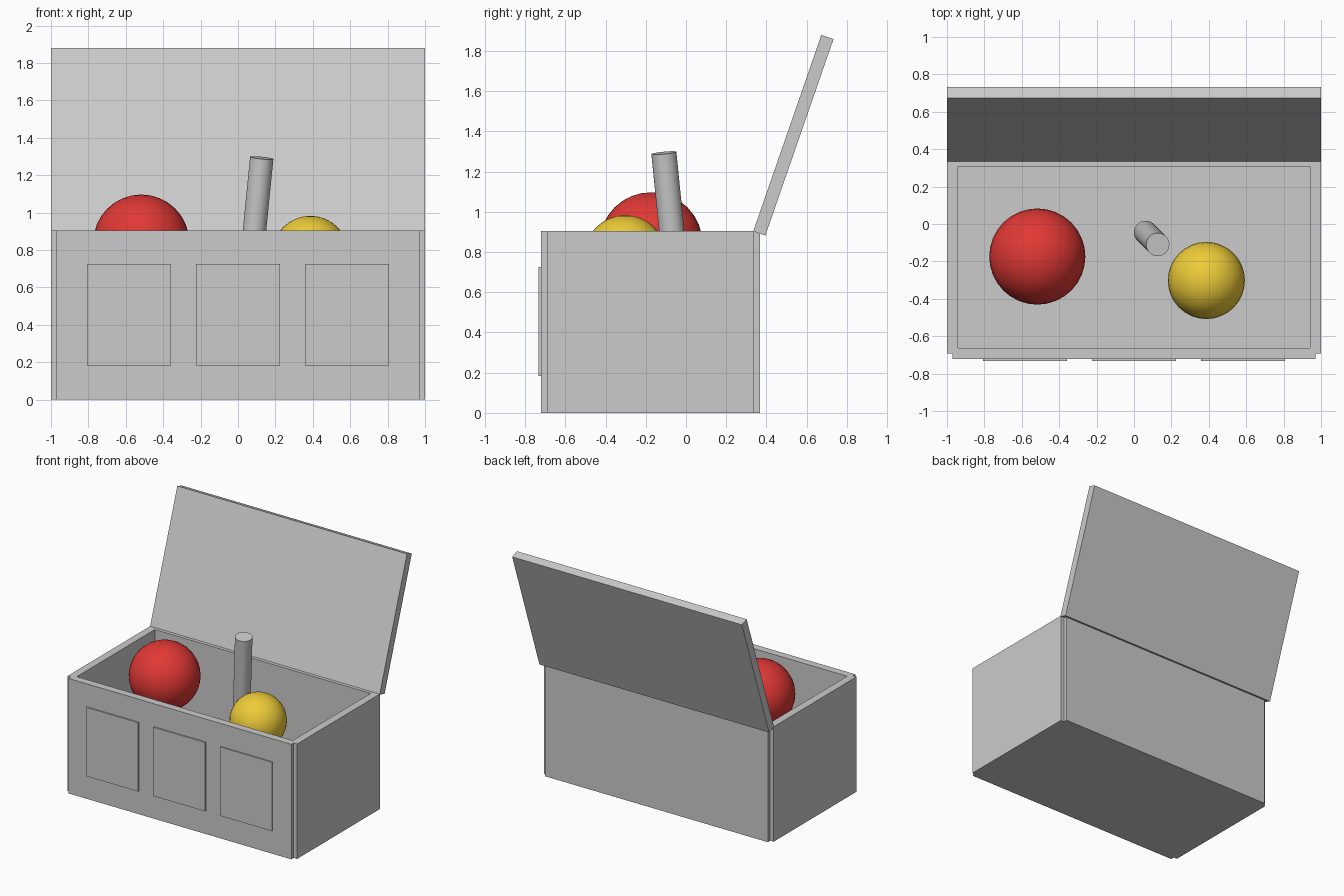
import bpy
from math import atan, radians
from mathutils import Vector

cube = bpy.data.objects.get("Cube")
if cube:
    bpy.data.objects.remove(cube, do_unlink=True)

WALL = 0.06
HEIGHT = 0.905
FRONT, BACK = -0.722, 0.368


def box(name, low, high):
    low, high = Vector(low), Vector(high)
    bpy.ops.mesh.primitive_cube_add(size=1, location=(low + high) / 2)
    obj = bpy.context.object
    obj.name = name
    obj.scale = high - low
    bpy.ops.object.transform_apply(location=False, rotation=False, scale=True)
    return obj


def paint(obj, name, colour):
    mat = bpy.data.materials.new(name)
    mat.use_nodes = True
    mat.diffuse_color = colour
    mat.node_tree.nodes["Principled BSDF"].inputs["Base Color"].default_value = colour
    obj.data.materials.append(mat)


def ball(name, radius, location, colour):
    bpy.ops.mesh.primitive_uv_sphere_add(segments=32, ring_count=16,
                                         radius=radius, location=location)
    obj = bpy.context.object
    obj.name = name
    bpy.ops.object.shade_smooth()
    paint(obj, name + "_paint", colour)


# Chest body: front and back walls are set proud of the side walls
half = 1 - WALL / 2
side_front, side_back = FRONT + WALL / 2, BACK - WALL / 2
box("floor", (-half, side_front, 0), (half, side_back, WALL))
box("front_wall", (-half, FRONT, 0), (half, FRONT + WALL, HEIGHT))
box("back_wall", (-half, BACK - WALL, 0), (half, BACK, HEIGHT))
box("left_wall", (1 - WALL, side_front, 0), (1, side_back, HEIGHT))
box("right_wall", (-1, side_front, 0), (WALL - 1, side_back, HEIGHT))

# Three thin panels on the front
for side, x in (("right", -0.583), ("middle", 0), ("left", 0.583)):
    box(side + "_front_panel", (x - 0.225, FRONT - 0.011, 0.183),
        (x + 0.225, FRONT + 0.01, 0.725))

# Open lid, leaning back
lid = box("lid", (-1, -0.032, -0.517), (1, 0.032, 0.517))
lid.location = (0, 0.534, 1.381)
lid.rotation_euler.x = -atan(68 / 196)

# Toys
ball("red_ball", 0.257, (-0.517, -0.174, 0.84), (0.75, 0.04, 0.035, 1))
ball("yellow_ball", 0.206, (0.387, -0.302, 0.777), (0.85, 0.6, 0.04, 1))

# Leaning stick
bottom, top = Vector((0.062, -0.045, 0.64)), Vector((0.127, -0.11, 1.293))
axis = top - bottom
bpy.ops.mesh.primitive_cylinder_add(vertices=32, radius=0.0625, depth=axis.length,
                                    location=(bottom + top) / 2,
                                    rotation=axis.to_track_quat("Z", "Y").to_euler())
bpy.context.object.name = "stick"
bpy.ops.object.shade_smooth_by_angle(angle=radians(30))
